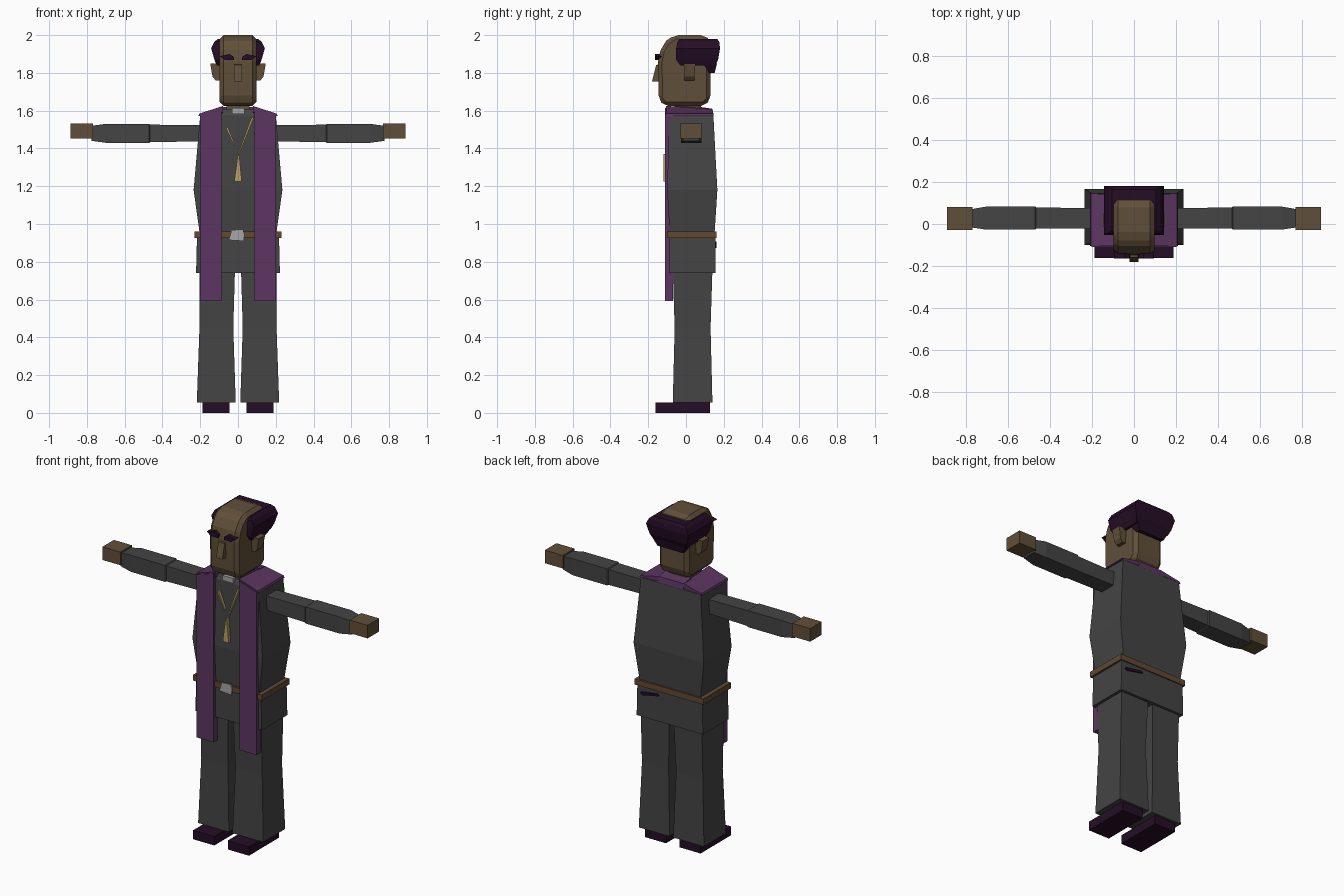
import bpy, bmesh
from mathutils import Vector


def material(name, rgb):
    m = bpy.data.materials.new(name)
    m.diffuse_color = (*rgb, 1)
    return m


GREY = material("dark grey cloth", (0.058, 0.058, 0.058))
SKIN = material("brown skin", (0.118, 0.078, 0.041))
PURPLE = material("purple cloth", (0.107, 0.036, 0.120))
DARK = material("dark plum", (0.018, 0.004, 0.019))
LEATHER = material("brown leather", (0.120, 0.066, 0.030))
GOLD = material("gold", (0.48, 0.35, 0.13))
SILVER = material("silver", (0.38, 0.38, 0.38))


def finish(name, bm, mat, bevel=0):
    bmesh.ops.recalc_face_normals(bm, faces=bm.faces)
    me = bpy.data.meshes.new(name)
    bm.to_mesh(me)
    bm.free()
    me.materials.append(mat)
    ob = bpy.data.objects.new(name, me)
    bpy.context.collection.objects.link(ob)
    if bevel:
        b = ob.modifiers.new("bevel", "BEVEL")
        b.width, b.segments, b.limit_method = bevel, 1, "ANGLE"
    return ob


def skin_rings(name, rings, mat, bevel=0):
    """Join matching rings of points into a closed solid."""
    bm = bmesh.new()
    vs = [[bm.verts.new(p) for p in r] for r in rings]
    n = len(vs[0])
    for a, b in zip(vs, vs[1:]):
        for i in range(n):
            j = (i + 1) % n
            bm.faces.new((a[i], a[j], b[j], b[i]))
    bm.faces.new(vs[0])
    bm.faces.new(vs[-1])
    return finish(name, bm, mat, bevel)


def loft(name, rows, mat, bevel=0):
    """Rows of (z, x0, x1, y0, y1), stacked upwards."""
    return skin_rings(name, [[(a, c, z), (b, c, z), (b, d, z), (a, d, z)]
                             for z, a, b, c, d in rows], mat, bevel)


def box(name, x0, x1, y0, y1, z0, z1, mat):
    return loft(name, [(z0, x0, x1, y0, y1), (z1, x0, x1, y0, y1)], mat)


def side_prism(name, pts, x0, x1, mat, bevel=0):
    """Extrude a (y, z) outline along x."""
    return skin_rings(name, [[(x, y, z) for y, z in pts] for x in (x0, x1)], mat, bevel)


def front_prism(name, pts, y0, y1, mat):
    """Extrude an (x, z) outline along y."""
    return skin_rings(name, [[(x, y, z) for x, z in pts] for y in (y0, y1)], mat)


# Torso, tunic hem and belt
loft("torso", [(0.93, -0.20, 0.20, -0.085, 0.150), (1.18, -0.235, 0.235, -0.10, 0.166),
               (1.575, -0.20, 0.20, -0.088, 0.145), (1.605, -0.09, 0.09, -0.075, 0.12)], GREY)
loft("tunic_hem", [(0.74, -0.222, 0.222, -0.09, 0.155), (0.94, -0.217, 0.217, -0.09, 0.155)], GREY)
box("belt", -0.23, 0.23, -0.10, 0.162, 0.925, 0.96, LEATHER)
front_prism("belt_buckle", [(-0.05, 0.915), (0.03, 0.91), (0.035, 0.945), (0.025, 0.972),
                            (-0.035, 0.968), (-0.04, 0.945)], -0.108, -0.099, SILVER)
front_prism("back_pocket", [(0.07, 0.895), (0.08, 0.907), (0.19, 0.89), (0.195, 0.88), (0.18, 0.873)],
            0.153, 0.162, DARK)

for side, s in (("right", 1), ("left", -1)):
    def xs(a, b):
        return (s * a, s * b)

    # Trousers and shoes
    loft(side + "_trouser_leg", [(0.055, *xs(0.012, 0.218), -0.07, 0.14),
                                 (0.45, *xs(0.025, 0.204), -0.06, 0.13),
                                 (0.76, *xs(0.016, 0.205), -0.07, 0.14)], GREY)
    box(side + "_shoe", *xs(0.045, 0.187), -0.162, 0.127, 0, 0.054, DARK)

    # Sleeves run outwards along x
    sleeve = [(0.18, -0.022, 0.076, 1.438, 1.523), (0.465, -0.022, 0.078, 1.433, 1.526),
              (0.47, -0.027, 0.083, 1.430, 1.530), (0.70, -0.027, 0.083, 1.430, 1.530),
              (0.775, -0.016, 0.070, 1.440, 1.520)]
    skin_rings(side + "_sleeve", [[(s * x, a, c), (s * x, b, c), (s * x, b, d), (s * x, a, d)]
                                  for x, a, b, c, d in sleeve], GREY)
    box(side + "_hand", *xs(0.768, 0.888), -0.029, 0.081, 1.452, 1.531, SKIN)

    # Stole: hanging band and shoulder slope
    front_prism(side + "_stole_band", [(s * 0.087, 0.593), (s * 0.2, 0.593), (s * 0.202, 1.578),
                                       (s * 0.087, 1.615)], -0.11, -0.07, PURPLE)
    front = [(0.21, -0.105, 1.572), (0.205, -0.105, 1.584), (0.08, -0.105, 1.625), (0.08, -0.105, 1.59)]
    back = [(0.21, 0.145, 1.572), (0.205, 0.145, 1.584), (0.08, 0.14, 1.61), (0.08, 0.14, 1.572)]
    skin_rings(side + "_stole_shoulder", [[(s * x, y, z) for x, y, z in r] for r in (front, back)], PURPLE)

    # Ear and eyebrow
    loft(side + "_ear", [(1.76, *xs(0.09, 0.118), -0.008, 0.045), (1.78, *xs(0.09, 0.135), -0.008, 0.045),
                         (1.85, *xs(0.09, 0.147), -0.012, 0.05)], SKIN)
    front_prism(side + "_eyebrow", [(s * x, z) for x, z in
                ((0.02, 1.868), (0.022, 1.885), (0.045, 1.90), (0.095, 1.888), (0.07, 1.868))],
                -0.163, -0.13, DARK)

# Stole behind the neck
side_prism("stole_back", [(0.07, 1.60), (0.07, 1.62), (0.14, 1.61), (0.145, 1.572)], -0.085, 0.085, PURPLE)

# White collar tab, necklace chains and pendant
box("collar_tab", -0.033, 0.035, -0.099, -0.07, 1.583, 1.614, SILVER)
front_prism("left_chain", [(-0.066, 1.513), (-0.054, 1.513), (-0.014, 1.415), (-0.018, 1.41)],
            -0.108, -0.09, GOLD)
front_prism("right_chain", [(0.07, 1.56), (0.086, 1.57), (0.006, 1.37), (0.0, 1.37)],
            -0.108, -0.09, GOLD)
front_prism("pendant", [(0.0, 1.37), (0.006, 1.37), (0.02, 1.225), (-0.02, 1.225)],
            -0.118, -0.09, GOLD)

# Head, neck and nose
box("neck", -0.06, 0.06, -0.06, 0.08, 1.57, 1.64, SKIN)
side_prism("head", [(-0.115, 1.625), (-0.145, 1.66), (-0.148, 1.86), (-0.135, 1.92), (-0.105, 1.97),
                    (-0.06, 2.0), (0.10, 2.0), (0.13, 1.97), (0.13, 1.66), (0.10, 1.625)],
           -0.098, 0.098, SKIN, bevel=0.022)
side_prism("nose", [(-0.14, 1.755), (-0.18, 1.755), (-0.158, 1.842), (-0.14, 1.845)], -0.021, 0.021, SKIN)

# Hair wraps the sides and back, leaving the crown bare
loft("hair", [(1.838, -0.112, 0.112, -0.03, 0.155), (1.87, -0.125, 0.125, -0.052, 0.17),
              (1.93, -0.142, 0.142, -0.052, 0.18), (1.965, -0.125, 0.125, -0.045, 0.176),
              (1.98, -0.105, 0.105, -0.028, 0.165)], DARK)
loft("hair_nape", [(1.80, -0.085, 0.085, 0.12, 0.152), (1.85, -0.112, 0.112, 0.09, 0.164)], DARK)
